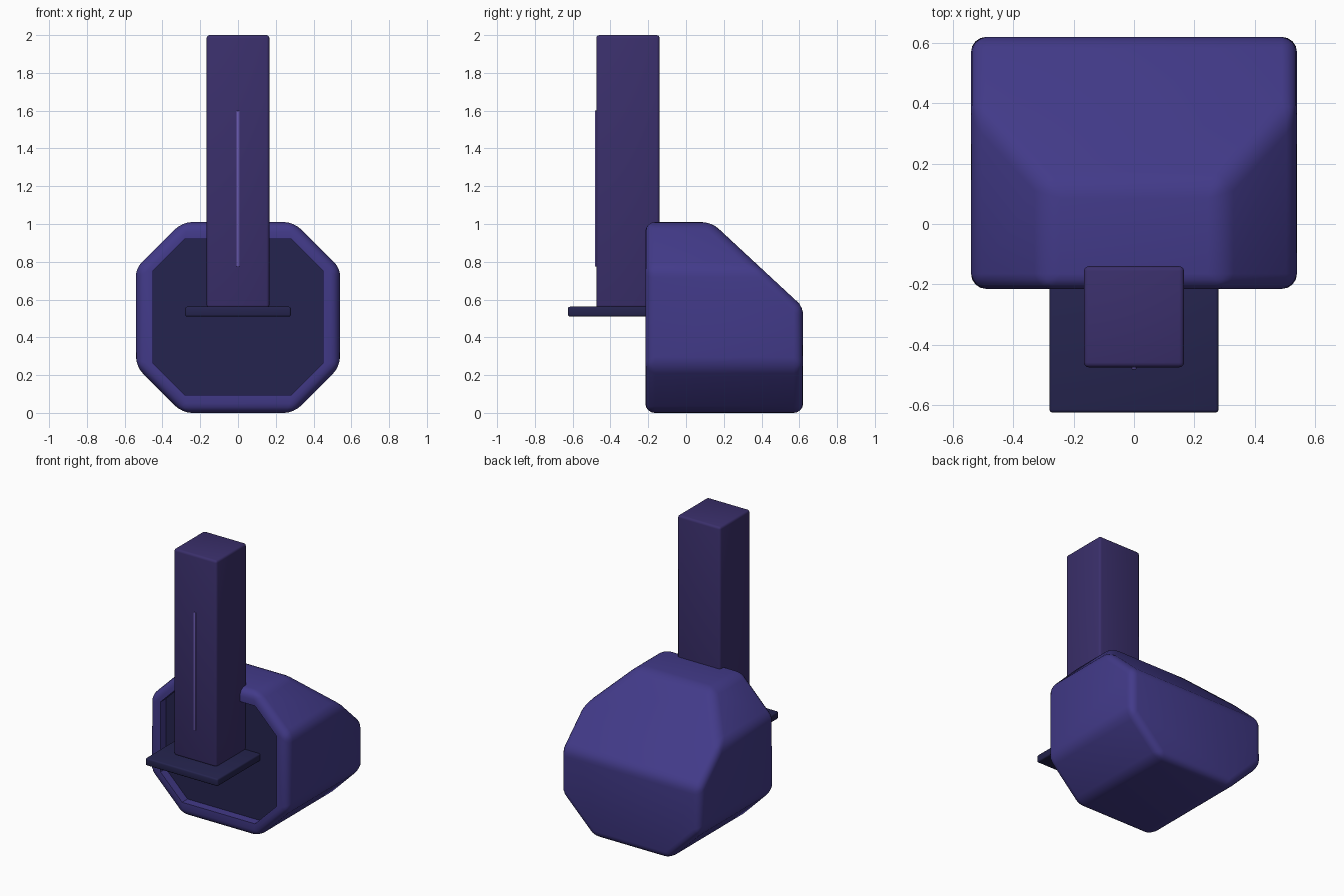
import bpy, bmesh
from mathutils import Vector

old = bpy.data.objects.get("Cube")
if old:
    bpy.data.objects.remove(old, do_unlink=True)


def material(name, rgb):
    linear = [((c / 255 + 0.055) / 1.055) ** 2.4 for c in rgb] + [1.0]
    mat = bpy.data.materials.new(name)
    mat.use_nodes = True
    mat.diffuse_color = linear
    bsdf = mat.node_tree.nodes["Principled BSDF"]
    bsdf.inputs["Base Color"].default_value = linear
    bsdf.inputs["Roughness"].default_value = 0.6
    return mat


indigo = material("indigo shell", (66, 58, 137))
plum = material("plum column", (58, 47, 107))
navy = material("dark navy", (37, 36, 78))
violet = material("violet slit", (104, 88, 172))


def finish(name, bm, mats):
    bmesh.ops.recalc_face_normals(bm, faces=bm.faces[:])
    mesh = bpy.data.meshes.new(name)
    bm.to_mesh(mesh)
    bm.free()
    for m in mats:
        mesh.materials.append(m)
    obj = bpy.data.objects.new(name, mesh)
    bpy.context.collection.objects.link(obj)
    bpy.ops.object.select_all(action="DESELECT")
    obj.select_set(True)
    bpy.context.view_layer.objects.active = obj
    bpy.ops.object.shade_smooth_by_angle(angle=0.6)
    return obj


def box(name, low, high, mat, bevel):
    low, high = Vector(low), Vector(high)
    bm = bmesh.new()
    bmesh.ops.create_cube(bm, size=1)
    for v in bm.verts:
        v.co = (low + high) / 2 + v.co * (high - low)
    bmesh.ops.bevel(bm, geom=bm.edges[:], offset=bevel, segments=3,
                    profile=0.5, affect="EDGES")
    return finish(name, bm, [mat])


def octagon(bm, y, half, bottom, top, cut):
    quarter = [(half - cut, bottom), (half, bottom + cut),
               (half, top - cut), (half - cut, top)]
    points = quarter + [(-x, z) for x, z in reversed(quarter)]
    return [bm.verts.new((x, y, z)) for x, z in points]


# Octagonal shell: back cap, walls, front rim and recessed panel
bm = bmesh.new()
back = octagon(bm, 0.62, 0.54, 0, 1.01, 0.245)
front = octagon(bm, -0.215, 0.54, 0, 1.01, 0.245)
lip = octagon(bm, -0.215, 0.45, 0.095, 0.92, 0.168)
floor = octagon(bm, -0.155, 0.45, 0.095, 0.92, 0.168)
for a, b in ((back, front), (front, lip), (lip, floor)):
    for i in range(8):
        j = (i + 1) % 8
        bm.faces.new((a[i], a[j], b[j], b[i]))
bm.faces.new(back)
panel = bm.faces.new(floor)
panel.material_index = 1
recess = set(lip + floor)

# Slanted upper back
cut = bmesh.ops.bisect_plane(
    bm, geom=bm.verts[:] + bm.edges[:] + bm.faces[:],
    plane_co=(0, 0.135, 1.01), plane_no=(0, 0.45, 0.485), clear_outer=True)
rim = [e for e in cut["geom_cut"] if isinstance(e, bmesh.types.BMEdge)]
bmesh.ops.edgeloop_fill(bm, edges=rim)
bmesh.ops.recalc_face_normals(bm, faces=bm.faces[:])

# Soft outer edges, crisp recess
outer = [e for e in bm.edges if not recess.intersection(e.verts)
         and len(e.link_faces) == 2 and e.calc_face_angle() > 0.3]
bmesh.ops.bevel(bm, geom=outer, offset=0.05, segments=4, profile=0.5,
                affect="EDGES", material=0)
finish("shell", bm, [indigo, navy])

# Shelf, column standing on it, and the slit on the column's front
box("shelf", (-0.28, -0.625, 0.51), (0.28, -0.13, 0.562), navy, 0.01)
box("column", (-0.166, -0.475, 0.555), (0.166, -0.14, 2.0), plum, 0.016)
box("column_slit", (-0.008, -0.482, 0.775), (0.008, -0.473, 1.6), violet, 0.003)
